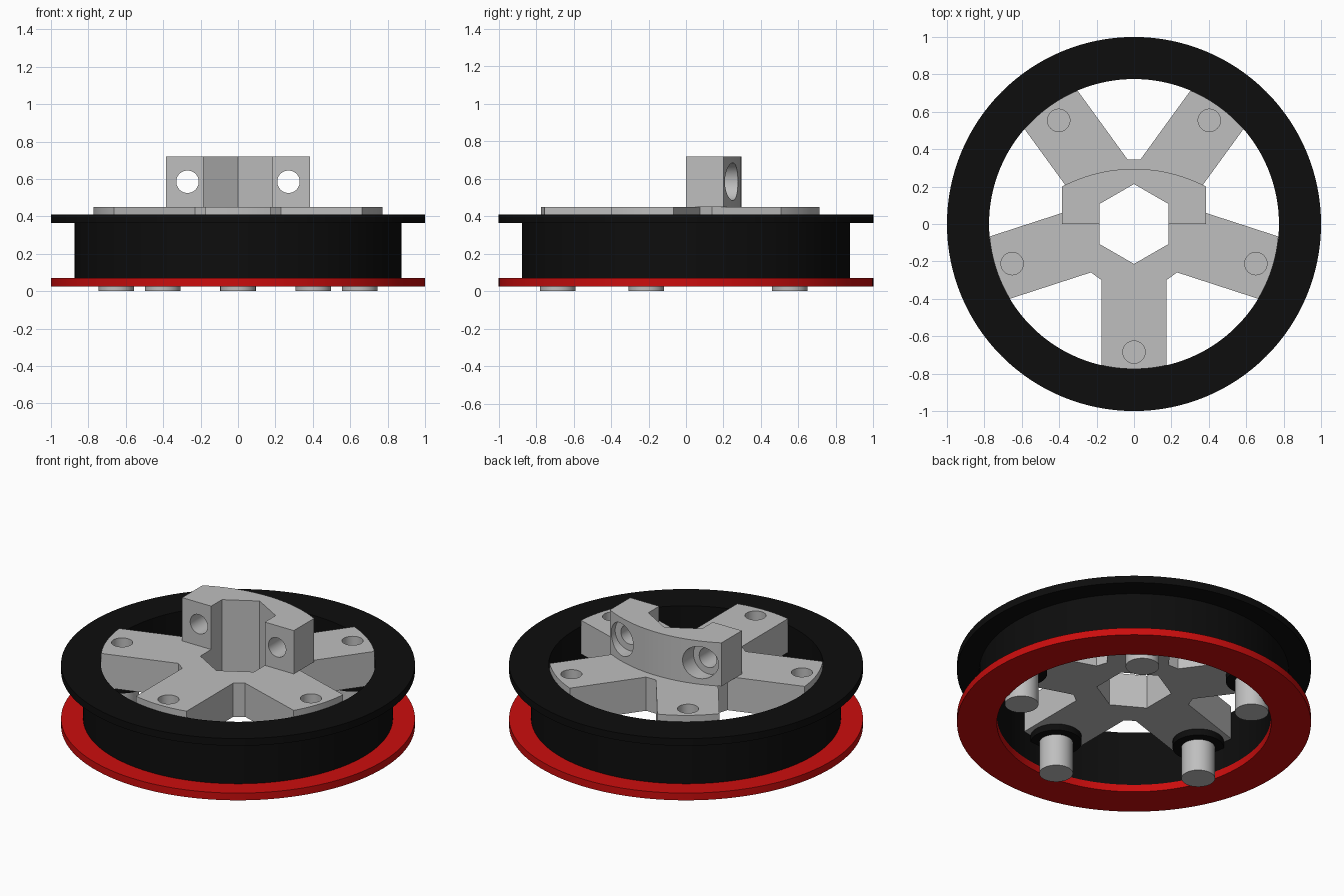
import bpy, bmesh
from math import sin, cos, pi, radians, sqrt, asin
from mathutils import Matrix

cube = bpy.data.objects.get("Cube")
if cube:
    bpy.data.objects.remove(cube, do_unlink=True)


def material(name, colour):
    m = bpy.data.materials.new(name)
    m.use_nodes = True
    m.diffuse_color = (*colour, 1)
    bsdf = next(n for n in m.node_tree.nodes if n.type == 'BSDF_PRINCIPLED')
    bsdf.inputs["Base Color"].default_value = (*colour, 1)
    return m


black = material("black plastic", (0.004, 0.004, 0.004))
red = material("red plastic", (0.6, 0.004, 0.004))
grey = material("light grey metal", (0.52, 0.52, 0.52))


def finish(name, bm, mat):
    bmesh.ops.recalc_face_normals(bm, faces=bm.faces)
    mesh = bpy.data.meshes.new(name)
    bm.to_mesh(mesh)
    bm.free()
    mesh.materials.append(mat)
    ob = bpy.data.objects.new(name, mesh)
    bpy.context.collection.objects.link(ob)
    return ob


def activate(ob):
    bpy.ops.object.select_all(action='DESELECT')
    ob.select_set(True)
    bpy.context.view_layer.objects.active = ob


def smooth(ob):
    activate(ob)
    bpy.ops.object.shade_smooth_by_angle(angle=radians(30))


def prism(name, outline, z0, z1, mat):
    """Extrude a flat outline upward."""
    bm = bmesh.new()
    face = bm.faces.new([bm.verts.new((x, y, z0)) for x, y in outline])
    top = bmesh.ops.extrude_face_region(bm, geom=[face])["geom"]
    verts = [g for g in top if isinstance(g, bmesh.types.BMVert)]
    bmesh.ops.translate(bm, verts=verts, vec=(0, 0, z1 - z0))
    return finish(name, bm, mat)


def circle(r, n, cx=0, cy=0, start=0):
    return [(cx + r * cos(start + 2 * pi * i / n), cy + r * sin(start + 2 * pi * i / n))
            for i in range(n)]


def ring(name, profile, mat, n=128):
    """Revolve a closed (radius, z) profile."""
    bm = bmesh.new()
    loops = [[bm.verts.new((r * cos(2 * pi * i / n), r * sin(2 * pi * i / n), z))
              for r, z in profile] for i in range(n)]
    k = len(profile)
    for i in range(n):
        a, b = loops[i], loops[(i + 1) % n]
        for j in range(k):
            bm.faces.new((a[j], b[j], b[(j + 1) % k], a[(j + 1) % k]))
    ob = finish(name, bm, mat)
    smooth(ob)
    return ob


def cut(ob, cutter):
    mod = ob.modifiers.new("cut", 'BOOLEAN')
    mod.operation = 'DIFFERENCE'
    mod.solver = 'EXACT'
    mod.object = cutter
    activate(ob)
    bpy.ops.object.modifier_apply(modifier=mod.name)
    bpy.data.objects.remove(cutter, do_unlink=True)


INNER, HALF = 0.775, 0.175
ARM_LOW, ARM_TOP = 0.24, 0.45
ARMS = [radians(-90 + 72 * k) for k in range(5)]

# Drum with its upper flange, and the red lower flange
ring("drum", [(INNER, 0.07), (0.875, 0.07), (0.875, 0.365), (1, 0.365),
              (1, 0.41), (INNER, 0.41)], black)
ring("lower_flange", [(INNER, 0.025), (1, 0.025), (1, 0.07), (INNER, 0.07)], red)

# Five-armed hub plate with rounded arm ends
outline = []
tip = asin(HALF / INNER)
for a in ARMS:
    arm = [(0.299, -HALF)]
    arm += [(INNER * cos(tip * t / 6), INNER * sin(tip * t / 6)) for t in range(-6, 7)]
    arm += [(0.299, HALF)]
    outline += [(u * cos(a) - v * sin(a), u * sin(a) + v * cos(a)) for u, v in arm]
spider = prism("hub_spider", outline, ARM_LOW, ARM_TOP, grey)

# Hexagonal bore and the bolt hole in each arm
HEX = 0.2136
cut(spider, prism("bore_cutter", circle(HEX, 6, start=pi / 2), 0.1, 0.6, grey))
for a in ARMS:
    x, y = 0.685 * cos(a), 0.685 * sin(a)
    cut(spider, prism("hole_cutter", circle(0.06, 32, x, y), 0.1, 0.6, grey))
smooth(spider)

# Pins and the black sleeves around them
for k, a in enumerate(ARMS):
    x, y = 0.685 * cos(a), 0.685 * sin(a)
    smooth(prism(f"pin_{k + 1}", circle(0.095, 40, x, y), 0, ARM_LOW + 0.001, grey))
    smooth(prism(f"pin_sleeve_{k + 1}", circle(0.145, 40, x, y), 0.2, ARM_LOW, black))

# Half clamp around the bore, with a curved back
W, R, CY = 0.385, 0.827, -0.532
side, peak = HEX * cos(pi / 6), HEX / 2
profile = [(-W, 0), (-side, 0), (-side, peak), (0, HEX), (side, peak), (side, 0), (W, 0)]
profile += [(x, CY + sqrt(R * R - x * x)) for x in (W - W * i / 12 for i in range(25))]
clamp = prism("shaft_clamp", profile, ARM_TOP - 0.001, 0.72, grey)


def bolt_cutter(x, r, y0, y1):
    ob = prism("bolt_cutter", circle(r, 40), -y1, -y0, grey)
    ob.data.transform(Matrix.Translation((x, 0, 0.585)) @ Matrix.Rotation(pi / 2, 4, 'X'))
    return ob


# Clamp bolt holes with counterbores at the back
for x in (-0.27, 0.27):
    cut(clamp, bolt_cutter(x, 0.06, -0.1, 0.5))
    cut(clamp, bolt_cutter(x, 0.1, 0.17, 0.5))
smooth(clamp)
